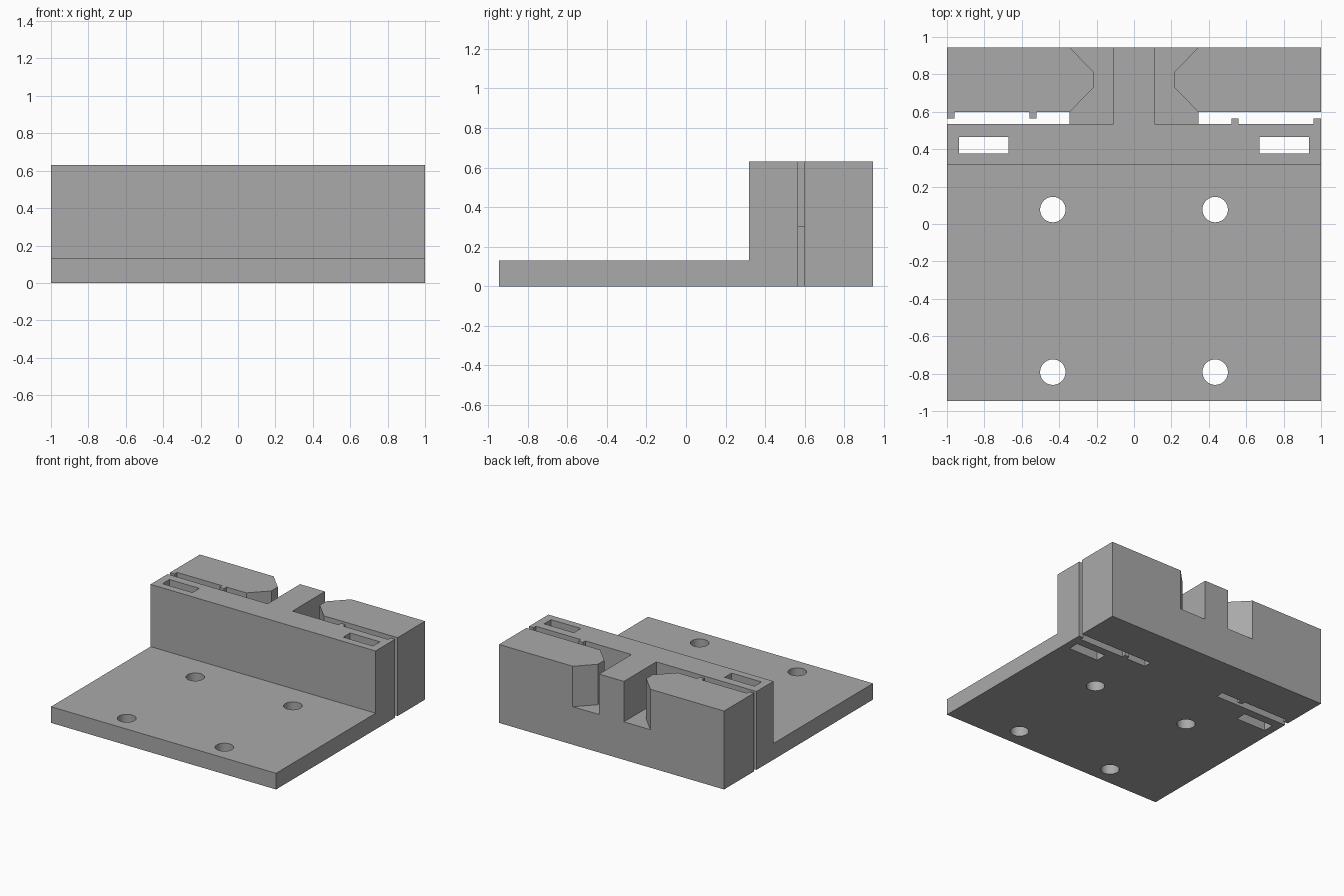
import bpy
import bmesh
import math

cube = bpy.data.objects.get("Cube")
if cube:
    bpy.data.objects.remove(cube, do_unlink=True)

grey = bpy.data.materials.new("plain_grey")
grey.use_nodes = True
colour = (0.4, 0.4, 0.4, 1)
grey.diffuse_color = colour
grey.node_tree.nodes["Principled BSDF"].inputs["Base Color"].default_value = colour

HEIGHT, PLATE, FLOOR = 0.63, 0.13, 0.305
BACK, WALL_FRONT, SLOT_FRONT, SLOT_MID, SLOT_BACK = 0.945, 0.318, 0.534, 0.565, 0.598
SLOT_END = 0.345


def prism(name, points, offset):
    """Extrude a closed outline along the offset vector."""
    bm = bmesh.new()
    face = bm.faces.new([bm.verts.new(p) for p in points])
    moved = bmesh.ops.extrude_face_region(bm, geom=[face])["geom"]
    bmesh.ops.translate(bm, vec=offset, verts=[v for v in moved if isinstance(v, bmesh.types.BMVert)])
    bmesh.ops.recalc_face_normals(bm, faces=bm.faces)
    mesh = bpy.data.meshes.new(name)
    bm.to_mesh(mesh)
    bm.free()
    mesh.materials.append(grey)
    obj = bpy.data.objects.new(name, mesh)
    bpy.context.collection.objects.link(obj)
    return obj


def cut(outline, bottom=-0.1):
    """Cut a vertical opening with the given plan outline into the bracket."""
    cutter = prism("cutter", [(x, y, bottom) for x, y in outline], (0, 0, 1))
    cutter.hide_render = True
    mod = bracket.modifiers.new("opening", "BOOLEAN")
    mod.operation, mod.solver, mod.object = "DIFFERENCE", "EXACT", cutter
    bpy.context.view_layer.objects.active = bracket
    bpy.ops.object.modifier_apply(modifier=mod.name)
    bpy.data.objects.remove(cutter, do_unlink=True)


# Stepped body: thin plate in front, tall block behind
side = [(-BACK, 0), (BACK, 0), (BACK, HEIGHT), (WALL_FRONT, HEIGHT),
        (WALL_FRONT, PLATE), (-BACK, PLATE)]
bracket = prism("mounting_bracket", [(-1, y, z) for y, z in side], (2, 0, 0))

for s in (-1, 1):
    # Narrow slot with two teeth: on its back edge at the right, front edge at the left
    toothed, plain = (SLOT_FRONT, SLOT_BACK) if s > 0 else (SLOT_BACK, SLOT_FRONT)
    slot = [(SLOT_END, plain), (1.1, plain), (1.1, SLOT_MID), (0.96, SLOT_MID),
            (0.96, toothed), (0.56, toothed), (0.56, SLOT_MID), (0.52, SLOT_MID),
            (0.52, toothed), (SLOT_END, toothed)]
    cut([(s * x, y) for x, y in slot])

    # Pocket between the centre rib and the pointed rear block
    pocket = [(0.11, SLOT_FRONT), (SLOT_END, SLOT_FRONT), (SLOT_END, SLOT_BACK),
              (0.215, 0.73), (0.215, 0.812), (SLOT_END, BACK), (SLOT_END, 1.1), (0.11, 1.1)]
    cut([(s * x, y) for x, y in pocket], FLOOR)

    # Rectangular window through the wall
    cut([(s * x, y) for x, y in ((0.67, 0.378), (0.935, 0.378), (0.935, 0.466), (0.67, 0.466))])

    # Round screw holes through the plate
    for hole_y in (0.077, -0.792):
        ring = [math.tau * i / 48 for i in range(48)]
        cut([(s * 0.434 + 0.068 * math.cos(a), hole_y + 0.068 * math.sin(a)) for a in ring])

# Smooth hole walls, keep every other edge sharp
bpy.ops.object.select_all(action="DESELECT")
bracket.select_set(True)
bpy.context.view_layer.objects.active = bracket
bpy.ops.object.shade_smooth_by_angle(angle=math.radians(30))
